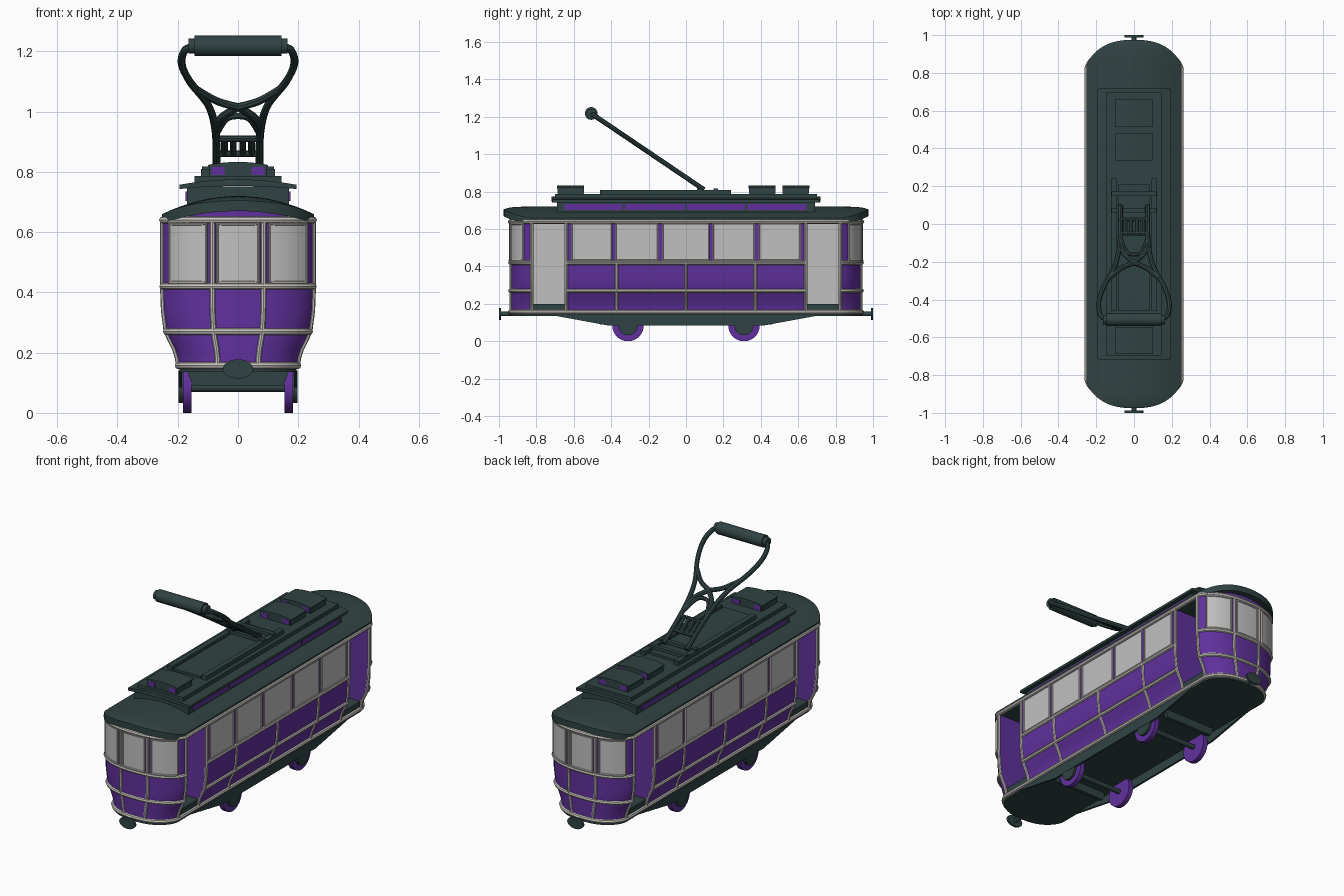
import bpy, bmesh, math
from mathutils import Vector

cube = bpy.data.objects.get("Cube")
if cube:
    bpy.data.objects.remove(cube, do_unlink=True)


def material(name, rgb):
    m = bpy.data.materials.new(name)
    m.use_nodes = True
    m.diffuse_color = (*rgb, 1)
    m.node_tree.nodes["Principled BSDF"].inputs["Base Color"].default_value = (*rgb, 1)
    return m


DARK = material("dark green grey", (0.03, 0.055, 0.055))
PURPLE = material("purple", (0.12, 0.03, 0.34))
CREAM = material("warm grey trim", (0.56, 0.54, 0.50))
GLASS = material("pale grey glass", (0.53, 0.53, 0.53))
made = []


def add(name, bm, *mats):
    bmesh.ops.remove_doubles(bm, verts=bm.verts, dist=0.0002)
    bmesh.ops.recalc_face_normals(bm, faces=bm.faces)
    me = bpy.data.meshes.new(name)
    bm.to_mesh(me)
    bm.free()
    for m in mats:
        me.materials.append(m)
    ob = bpy.data.objects.new(name, me)
    bpy.context.collection.objects.link(ob)
    made.append(ob)
    return ob


def loft(name, rings, mat):
    """Skin closed cross-sections and cap both ends."""
    bm = bmesh.new()
    vs = [[bm.verts.new(p) for p in r] for r in rings]
    n = len(vs[0])
    for a, b in zip(vs, vs[1:]):
        for i in range(n):
            bm.faces.new((a[i], a[(i + 1) % n], b[(i + 1) % n], b[i]))
    bm.faces.new(vs[0])
    bm.faces.new(vs[-1])
    return add(name, bm, mat)


def box(name, x, y, z, mat):
    ring = lambda yy: [(x[0], yy, z[0]), (x[1], yy, z[0]), (x[1], yy, z[1]), (x[0], yy, z[1])]
    return loft(name, [ring(y[0]), ring(y[1])], mat)


def cyl(name, c, r, length, axis, mat, squash=1):
    """Cylinder along x or y; squash scales its height."""
    def ring(d):
        out = []
        for i in range(32):
            a = math.tau * i / 32
            u, v = r * math.cos(a), r * squash * math.sin(a)
            out.append((c[0] + d, c[1] + u, c[2] + v) if axis == "x" else (c[0] + u, c[1] + d, c[2] + v))
        return out
    return loft(name, [ring(-length / 2), ring(length / 2)], mat)


def tubes(name, paths, r, mat, closed=False):
    cu = bpy.data.curves.new(name, "CURVE")
    cu.dimensions = "3D"
    cu.bevel_depth = r
    cu.bevel_resolution = 2
    cu.use_fill_caps = True
    for pts in paths:
        sp = cu.splines.new("POLY")
        sp.points.add(len(pts) - 1)
        for q, p in zip(sp.points, pts):
            q.co = (*p, 1)
        sp.use_cyclic_u = closed
    cu.materials.append(mat)
    tmp = bpy.data.objects.new(name, cu)
    bpy.context.collection.objects.link(tmp)
    bpy.context.view_layer.update()
    me = bpy.data.meshes.new_from_object(tmp.evaluated_get(bpy.context.evaluated_depsgraph_get()))
    bpy.data.objects.remove(tmp, do_unlink=True)
    ob = bpy.data.objects.new(name, me)
    bpy.context.collection.objects.link(ob)
    made.append(ob)


# Body shape: straight sides, bowed ends, waist tapering below
PROFILE = [(0.15, 0.197), (0.18, 0.2), (0.21, 0.209), (0.24, 0.224), (0.27, 0.238),
           (0.34, 0.247), (0.42, 0.25), (0.64, 0.25)]
ZS = [z for z, w in PROFILE]
SIDE, BOW = 0.825, 0.115
DOOR = 0.64


def half(z):
    for (z0, w0), (z1, w1) in zip(PROFILE, PROFILE[1:]):
        if z <= z1:
            return w0 + (w1 - w0) * (z - z0) / (z1 - z0)
    return 0.25


def bow(t, side=SIDE, depth=BOW):
    return side + depth * max(0, 1 - abs(t) ** 2.5) ** (1 / 1.5)


def arc(t0, t1, e, n=24):
    a0, a1 = math.asin(t0), math.asin(t1)
    ts = [math.sin(a0 + (a1 - a0) * i / n) for i in range(n + 1)]
    return [(t, e * bow(t)) for t in ts]


def at(p, z, k=1.0):
    return (p[0] * half(z) * k, p[1] * (1 + (k - 1) / 4), z)


outline = [(1, y) for y in (-SIDE, -DOOR, DOOR)] + arc(1, -1, 1)
outline += [(-1, y) for y in (DOOR, -DOOR)] + arc(-1, 1, -1)

# Body shell with deep door recesses
bm = bmesh.new()


def quad(pts, mat=0):
    bm.faces.new([bm.verts.new(p) for p in pts]).material_index = mat


for p, q in zip(outline, outline[1:] + outline[:1]):
    is_door = abs(p[0]) == 1 and p[0] == q[0] and abs(abs(p[1] + q[1]) / 2 - 0.73) < 0.03
    for z0, z1 in zip(ZS, ZS[1:]):
        if is_door:
            s = p[0] * 0.06
            for e in (p, q):
                quad([(s, e[1], z0), at(e, z0), at(e, z1), (s, e[1], z1)])
            quad([(s, p[1], z0), (s, q[1], z0), (s, q[1], z1), (s, p[1], z1)], 1)
        else:
            quad([at(p, z0), at(q, z0), at(q, z1), at(p, z1)])
    top = lambda e: (e[0] * 0.25, e[1], 0.65 + 0.035 * (1 - e[0] ** 2))
    quad([at(p, 0.64), at(q, 0.64), top(q), top(p)])
add("body_shell", bm, PURPLE, GLASS)

# Trim belts and ribs
tubes("full_belts", [[at(p, z) for p in outline] for z in (0.157, 0.64)], 0.012, CREAM, True)
belts = []
for z in (0.27, 0.42):
    for s in (-1, 1):
        belts.append([at(p, z) for p in arc(1, -1, s)])
        belts.append([at((s, y), z) for y in (-DOOR, DOOR)])
tubes("waist_belts", belts, 0.011, CREAM)
ribs, posts = [], []
for s in (-1, 1):
    for y in (-SIDE, -DOOR, DOOR, SIDE):
        posts.append([at((s, y), z) for z in ZS])
    for y in (-0.37, 0, 0.37):
        ribs.append([at((s, y), z) for z in ZS[:-1]])
    for t in (-0.34, 0.34):
        posts.append([at((t, s * bow(t)), z) for z in ZS])
tubes("lower_ribs", ribs, 0.009, CREAM)
tubes("posts", posts, 0.009, CREAM)

# Windows with thin frames
frames = []


def window(name, path):
    lo, hi = 0.432, 0.628
    loft(name, [[at(p, lo), at(p, hi), at(p, hi, 1.014), at(p, lo, 1.014)] for p in path], GLASS)
    frames.append([at(p, lo, 1.01) for p in path] + [at(p, hi, 1.01) for p in reversed(path)])


for s in (-1, 1):
    for y0, y1 in ((-0.61, -0.4), (-0.375, -0.15), (-0.125, 0.12), (0.145, 0.365), (0.39, 0.61)):
        window("side_window", [(s, y0), (s, y1)])
    for t0, t1 in ((-0.9, -0.42), (-0.27, 0.27), (0.42, 0.9)):
        window("end_window", arc(t0, t1, s, 8))
tubes("window_frames", frames, 0.006, CREAM, True)


def slab(name, w, side, depth, bottom, top, mat):
    """Bow-ended plate; bottom and top give height from cross position and y."""
    ts = [math.sin(math.pi / 2 * i / 14) for i in range(15)]
    ts[0] = 0.03
    stations = [(-bow(t, side, depth), t * w) for t in ts]
    stations += [(-y, x) for y, x in reversed(stations)]
    js = [i / 8 - 1 for i in range(17)]
    loft(name, [[(j * x, y, bottom(j * x / w, y)) for j in js] +
                [(j * x, y, top(j * x / w, y)) for j in reversed(js)] for y, x in stations], mat)


# Roof, floor and clerestory
slab("main_roof", 0.252, 0.83, 0.145, lambda a, y: 0.63 + 0.04 * (1 - a * a),
     lambda a, y: 0.66 + 0.06 * (1 - a * a) - 0.015 * abs(y / 0.975) ** 30, DARK)
slab("floor", 0.195, SIDE, BOW, lambda a, y: 0.136, lambda a, y: 0.155, DARK)
box("clerestory", (-0.17, 0.17), (-0.69, 0.69), (0.66, 0.752), DARK)
slab("clerestory_roof", 0.195, 0.715, 0.005, lambda a, y: 0.743 + 0.01 * (1 - a * a),
     lambda a, y: 0.757 + 0.018 * (1 - a * a), DARK)
box("roof_deck", (-0.145, 0.145), (-0.7, 0.7), (0.755, 0.787), DARK)
for s in (-1, 1):
    for y0, y1 in ((-0.65, -0.34), (-0.325, -0.005), (0.005, 0.315), (0.33, 0.645)):
        x = s * 0.171
        box("clerestory_window", (x - 0.003, x + 0.003), (y0, y1), (0.703, 0.735), PURPLE)

# Roof vents
for y in (-0.617, 0.407, 0.587):
    box("vent", (-0.095, 0.095), (y - 0.068, y + 0.068), (0.78, 0.822), DARK)
    arch = [(i / 8 - 1) for i in range(17)]
    loft("vent_cap", [[(0.1 * a, yy, 0.818) for a in arch] +
                      [(0.1 * a, yy, 0.823 + 0.01 * (1 - a * a)) for a in reversed(arch)]
                      for yy in (y - 0.072, y + 0.072)], DARK)
    for s in (-1, 1):
        for e in (-1, 1):
            yy = y + e * 0.068
            box("vent_opening", sorted((s * 0.045, s * 0.088)), (yy - 0.003, yy + 0.003), (0.79, 0.817), PURPLE)

# Current collector base
box("collector_plate", (-0.085, 0.085), (-0.46, 0.21), (0.78, 0.8), DARK)
for s in (-1, 1):
    box("collector_rail", sorted((s * 0.092, s * 0.122)), (-0.46, 0.24), (0.78, 0.81), DARK)
for y in (0.07, 0.16):
    box("collector_crossbar", (-0.12, 0.12), (y - 0.012, y + 0.012), (0.795, 0.818), DARK)


# Leaning collector bow
def lean(x, z):
    return Vector((x, 0.09 - (z - 0.815) * 1.48, z))


def smooth_path(pts, n=6):
    out = []
    for i in range(len(pts) - 1):
        a, b, c, d = (pts[min(max(i + k, 0), len(pts) - 1)] for k in (-1, 0, 1, 2))
        for f in range(n):
            t = f / n
            out.append(b + 0.5 * t * ((c - a) + t * (2 * a - 5 * b + 4 * c - d + t * (3 * b - a - 3 * c + d))))
    return out + [pts[-1]]


arms = []
for s in (-1, 1):
    leg = [(0.072, 0.81), (0.074, 0.93), (0.098, 1.02), (0.16, 1.1), (0.187, 1.16), (0.175, 1.205), (0.14, 1.215)]
    brace = [(0.14, 1.075), (0.07, 1.035), (0, 1.015)]
    strut = [(0.075, 0.94), (0.055, 0.98), (0, 1.015)]
    for path in (leg, brace, strut):
        arms.append(smooth_path([lean(s * x, z) for x, z in path]))
tubes("bow_arms", arms, 0.013, DARK)
bars = [[lean(-0.075, z), lean(0.075, z)] for z in (0.86, 0.91)]
bars += [[lean(x, 0.86), lean(x, 0.91)] for x in (-0.045, -0.016, 0.016, 0.045)]
bars.append(smooth_path([lean(x, z) for x, z in ((-0.07, 0.93), (-0.04, 0.975), (0, 0.985), (0.04, 0.975), (0.07, 0.93))]))
tubes("bow_ladder", bars, 0.011, DARK)
cyl("bow_contact_bar", lean(0, 1.218), 0.034, 0.29, "x", DARK)
for s in (-1, 1):
    cyl("bow_bar_end", lean(s * 0.15, 1.218), 0.025, 0.03, "x", DARK)

# Underframe, wheels and door steps
for s in (-1, 1):
    sole = [(-0.72, 0.14), (-0.42, 0.085), (0.42, 0.085), (0.72, 0.14)]
    loft("side_frame", [[(s * x, y, z) for y, z in sole] for x in (0.186, 0.198)], DARK)
    beam = [(-0.17, 0.14), (-0.15, 0.09), (0.15, 0.09), (0.17, 0.14)]
    loft("cross_beam", [[(x, s * y, z) for x, z in beam] for y in (0.44, 0.46)], DARK)
    for y in (-0.31, 0.31):
        cyl("wheel", (s * 0.169, y, 0.084), 0.084, 0.028, "x", PURPLE)
        cyl("axle_box", (s * 0.186, y, 0.084), 0.052, 0.022, "x", DARK)
    for y in (-0.73, 0.73):
        box("door_step", sorted((s * 0.06, s * 0.198)), (y - 0.09, y + 0.09), (0.15, 0.2), DARK)
for y in (-0.31, 0.31):
    cyl("axle", (0, y, 0.084), 0.014, 0.32, "x", DARK)

# Buffers
for s in (-1, 1):
    cyl("buffer_shaft", (0, s * 0.955, 0.146), 0.012, 0.08, "y", DARK)
    cyl("buffer_pad", (0, s * 0.994, 0.146), 0.05, 0.012, "y", DARK, 0.64)

# Smooth the curved parts and keep edges crisp
bpy.ops.object.select_all(action="DESELECT")
for ob in made:
    ob.select_set(True)
bpy.context.view_layer.objects.active = made[0]
bpy.ops.object.shade_smooth_by_angle(angle=math.radians(35))
